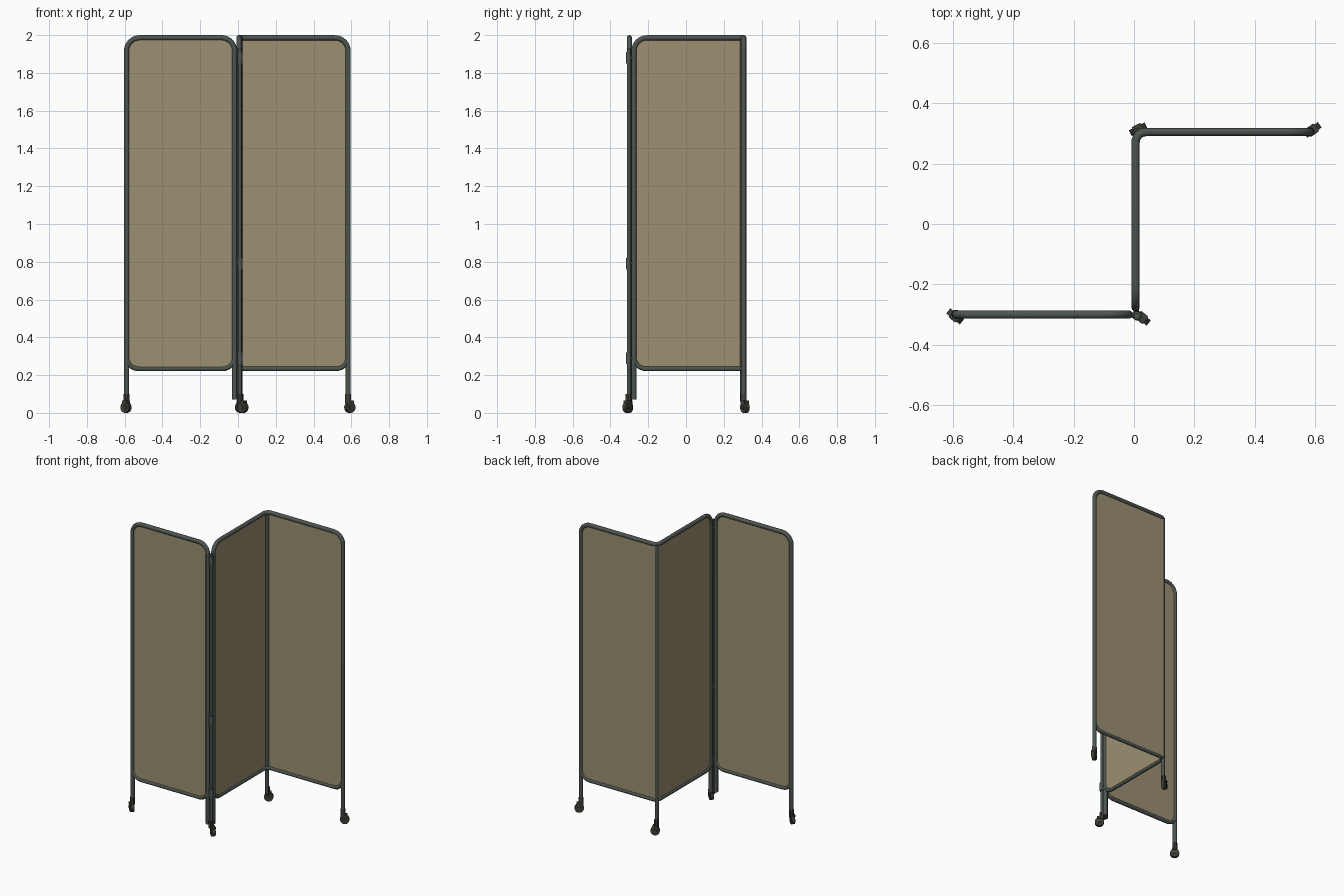
import bpy, bmesh, math
from mathutils import Vector, Matrix

if "Cube" in bpy.data.objects:
    bpy.data.objects.remove(bpy.data.objects["Cube"])


def material(name, rgb):
    m = bpy.data.materials.new(name)
    m.diffuse_color = (*rgb, 1)
    m.use_nodes = True
    m.node_tree.nodes["Principled BSDF"].inputs["Base Color"].default_value = m.diffuse_color
    return m


FRAME = material("grey green metal", (0.075, 0.092, 0.08))
CLOTH = material("tan fabric", (0.335, 0.28, 0.17))
RUBBER = material("dark caster", (0.05, 0.052, 0.04))
TOP, RAIL, FOOT, R = 1.986, 0.233, 0.07, 0.014


def fillet(points, radii, steps=8, closed=False):
    """Round the right-angle corners of a path."""
    pts = [Vector(p) for p in points]
    out, n = [], len(pts)
    for i, p in enumerate(pts):
        r = radii[i]
        if r == 0 or (not closed and i in (0, n - 1)):
            out.append(p)
            continue
        a = (pts[i - 1] - p).normalized()
        b = (pts[(i + 1) % n] - p).normalized()
        for k in range(steps + 1):
            t = k / steps * math.pi / 2
            out.append(p + r * (a + b) - r * (b * math.cos(t) + a * math.sin(t)))
    return out


def tube(name, pts, radius=R, mat=FRAME):
    cu = bpy.data.curves.new(name, 'CURVE')
    cu.dimensions = '3D'
    cu.bevel_depth = radius
    cu.bevel_resolution = 3
    cu.use_fill_caps = True
    s = cu.splines.new('POLY')
    s.points.add(len(pts) - 1)
    for q, p in zip(s.points, pts):
        q.co = (*p, 1)
    ob = bpy.data.objects.new(name, cu)
    bpy.context.collection.objects.link(ob)
    cu.materials.append(mat)
    bpy.ops.object.select_all(action='DESELECT')
    bpy.context.view_layer.objects.active = ob
    ob.select_set(True)
    bpy.ops.object.convert(target='MESH')
    bpy.ops.object.shade_smooth_by_angle(angle=math.radians(50))
    return ob


def mesh_object(name, bm, mat):
    bmesh.ops.recalc_face_normals(bm, faces=bm.faces)
    me = bpy.data.meshes.new(name)
    bm.to_mesh(me)
    bm.free()
    me.materials.append(mat)
    ob = bpy.data.objects.new(name, me)
    bpy.context.collection.objects.link(ob)
    bpy.context.view_layer.objects.active = ob
    return ob


def fabric(name, a, b, ra, rb):
    """Thin upright sheet between plan points a and b, corner radius per end."""
    corners = [(*a, RAIL), (*b, RAIL), (*b, TOP), (*a, TOP)]
    pts = fillet(corners, [ra, rb, rb, ra], closed=True)
    d = (Vector(b) - Vector(a)).normalized()
    n = Vector((d.y, -d.x, 0)) * 0.008
    bm = bmesh.new()
    f = bm.faces.new([bm.verts.new(p - n / 2) for p in pts])
    ext = bmesh.ops.extrude_face_region(bm, geom=[f], use_keep_orig=True)
    bmesh.ops.translate(bm, vec=n, verts=[v for v in ext["geom"] if isinstance(v, bmesh.types.BMVert)])
    return mesh_object(name, bm, CLOTH)


def caster(name, post, wheel, heading):
    """Swivel caster: wheel, hood box, stem."""
    ang = math.atan2(heading[1], heading[0])
    place = Matrix.Translation((*wheel, 0)) @ Matrix.Rotation(ang, 4, 'Z')
    bm = bmesh.new()
    for w, r, z in ((0.022, 0.029, 0.029), (0.032, 0.012, 0.029)):
        bmesh.ops.create_cone(bm, cap_ends=True, segments=20, radius1=r, radius2=r, depth=w,
                              matrix=place @ Matrix.Translation((0, 0, z)) @ Matrix.Rotation(math.pi / 2, 4, 'X'))
    mesh_object(name + "_wheel", bm, RUBBER)
    bpy.context.object.select_set(True)
    bpy.ops.object.shade_smooth_by_angle()
    bm = bmesh.new()
    bmesh.ops.create_cube(bm, size=1, matrix=place @ Matrix.Translation((0, 0, 0.058))
                          @ Matrix.Diagonal((0.032, 0.03, 0.014, 1)))
    mesh_object(name + "_hood", bm, RUBBER)
    tube(name + "_stem", [Vector((*post, 0.05)), Vector((*post, 0.10))], 0.016, RUBBER)


XL, XR, YL, XM, YM, YR, XE = -0.59, -0.018, -0.3, 0.005, -0.276, 0.305, 0.583

# Left panel: hoop with legs, bottom rail, fabric
tube("left_frame", fillet([(XL, YL, FOOT), (XL, YL, TOP), (XR, YL, TOP), (XR, YL, FOOT)], [0, .07, .07, 0]))
tube("left_bottom_rail", fillet([(XL, YL, .32), (XL, YL, RAIL), (XR, YL, RAIL), (XR, YL, .32)], [0, .065, .065, 0]), 0.0125)
fabric("left_fabric", (XL, YL), (XR, YL), .07, .07)

# Middle and right panels share one hoop bent round the corner
tube("corner_frame", fillet([(XM, YM, FOOT), (XM, YM, TOP), (XM, YR, TOP), (XE, YR, TOP), (XE, YR, FOOT)],
                            [0, .07, .035, .07, 0]))
tube("corner_bottom_rail", fillet([(XM, YM, .32), (XM, YM, RAIL), (XM, YR, RAIL), (XE, YR, RAIL), (XE, YR, .32)],
                                  [0, .065, .035, .065, 0]), 0.0125)
tube("corner_post", [Vector((0.012, 0.299, 0.06)), Vector((0.012, 0.299, TOP))], 0.0125)
fabric("middle_fabric", (XM, YM), (XM, YR - 0.01), .07, 0)
fabric("right_fabric", (XM + 0.01, YR), (XE, YR), 0, .07)

# Hinge pole with collars between left and middle panels
tube("hinge_pole", [Vector((0.01, -0.304, 0.06)), Vector((0.01, -0.304, 1.93))], 0.010)
for i, z in enumerate((0.29, 0.79, 1.88)):
    tube(f"hinge_collar_{i}", [Vector((0.01, -0.304, z - 0.03)), Vector((0.01, -0.304, z + 0.03))], 0.014)
    tube(f"hinge_arm_left_{i}", [Vector((0.01, -0.304, z)), Vector((XR, YL, z))], 0.009)
    tube(f"hinge_arm_middle_{i}", [Vector((0.01, -0.304, z)), Vector((XM, YM, z))], 0.009)

# Casters
caster("left_caster", (XL, YL), (-0.593, -0.306), (1, -0.8))
caster("hinge_caster", (0.01, -0.304), (0.026, -0.310), (1, -0.8))
caster("corner_caster", (0.012, 0.303), (0.014, 0.314), (1, 0.5))
caster("right_caster", (XE, YR), (0.592, 0.312), (1, 0.7))
